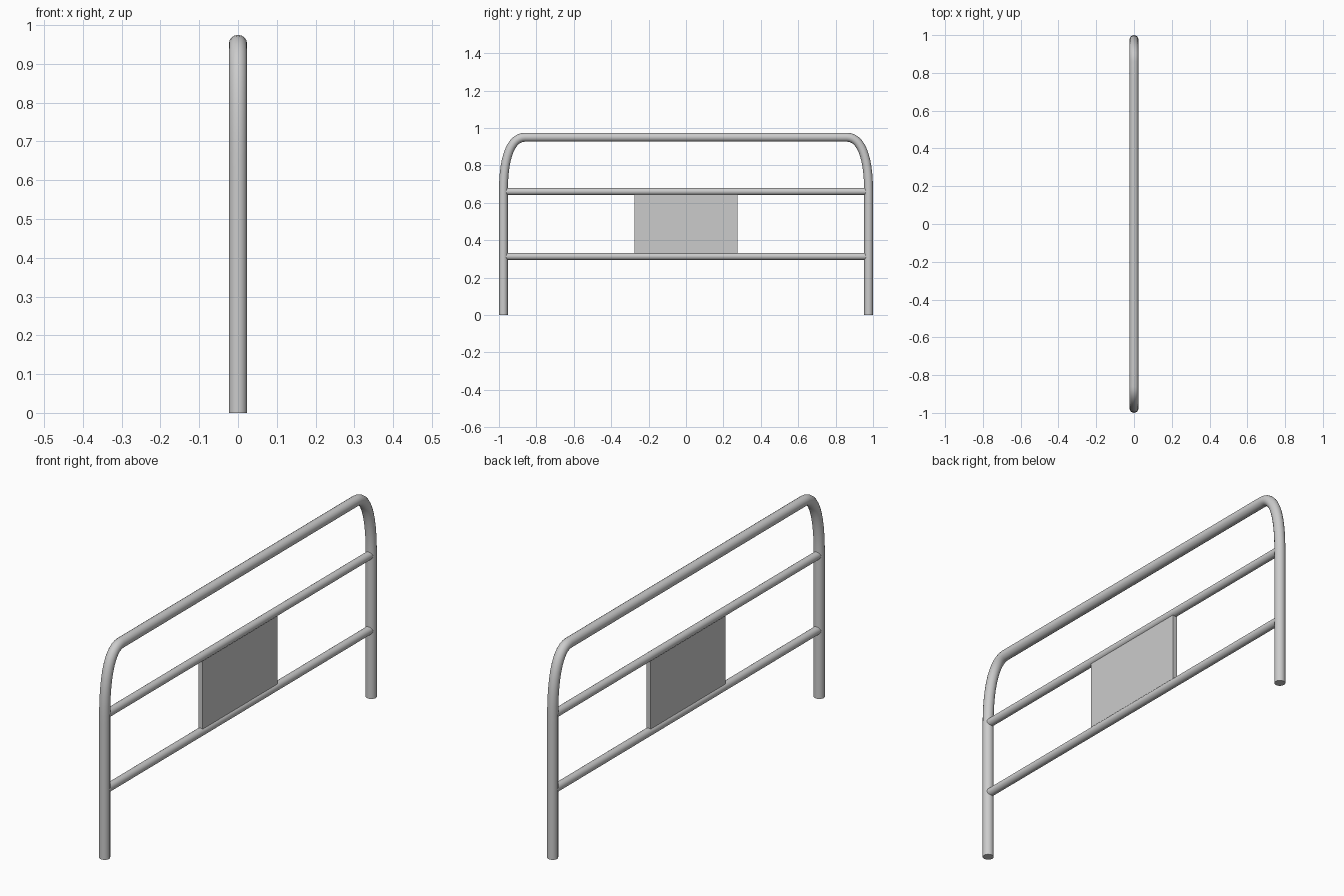
import bpy
from math import radians

if "Cube" in bpy.data.objects:
    bpy.data.objects.remove(bpy.data.objects["Cube"])

FRAME_R, RAIL_R = 0.0237, 0.0188
LEG_Y, TOP_Z = 0.9763, 0.951


def finish(obj):
    bpy.ops.object.select_all(action='DESELECT')
    obj.select_set(True)
    bpy.context.view_layer.objects.active = obj
    if obj.type == 'CURVE':
        bpy.ops.object.convert(target='MESH')
        obj = bpy.context.view_layer.objects.active
    bpy.ops.object.shade_smooth_by_angle(angle=radians(40))
    return obj


def tube(name, points, radius):
    """points: (position, left handle, right handle), each as (y, z)"""
    cu = bpy.data.curves.new(name, 'CURVE')
    cu.dimensions = '3D'
    cu.bevel_depth = radius
    cu.bevel_resolution = 6
    cu.resolution_u = 12
    cu.use_fill_caps = True
    sp = cu.splines.new('BEZIER')
    sp.bezier_points.add(len(points) - 1)
    for bp, (co, hl, hr) in zip(sp.bezier_points, points):
        bp.handle_left_type = bp.handle_right_type = 'FREE'
        bp.co = (0, *co)
        bp.handle_left = (0, *hl)
        bp.handle_right = (0, *hr)
    obj = bpy.data.objects.new(name, cu)
    bpy.context.collection.objects.link(obj)
    return finish(obj)


# Bent outer frame: left half of the path, then mirrored for the right half
half = [
    ((-LEG_Y, 0), (-LEG_Y, -0.1), (-LEG_Y, 0.2)),
    ((-LEG_Y, 0.66), (-LEG_Y, 0.45), (-LEG_Y, 0.86)),
    ((-0.86, TOP_Z), (-0.93, TOP_Z), (-0.5, TOP_Z)),
]
other = [tuple((-y, z) for y, z in (co, hr, hl)) for co, hl, hr in reversed(half)]
tube("outer_frame", half + other, FRAME_R)

# Horizontal rails running into the legs
for name, z in (("lower_rail", 0.314), ("upper_rail", 0.661)):
    bpy.ops.mesh.primitive_cylinder_add(vertices=24, radius=RAIL_R, depth=1.94,
                                        location=(0, 0, z), rotation=(radians(90), 0, 0))
    rail = bpy.context.object
    rail.name = name
    finish(rail)

# Sign panel between the rails
bpy.ops.mesh.primitive_cube_add(size=1, location=(0, 0, 0.4875))
panel = bpy.context.object
panel.name = "sign_panel"
panel.scale = (0.021, 0.55, 0.32)
bpy.ops.object.transform_apply(location=False, rotation=False, scale=True)
